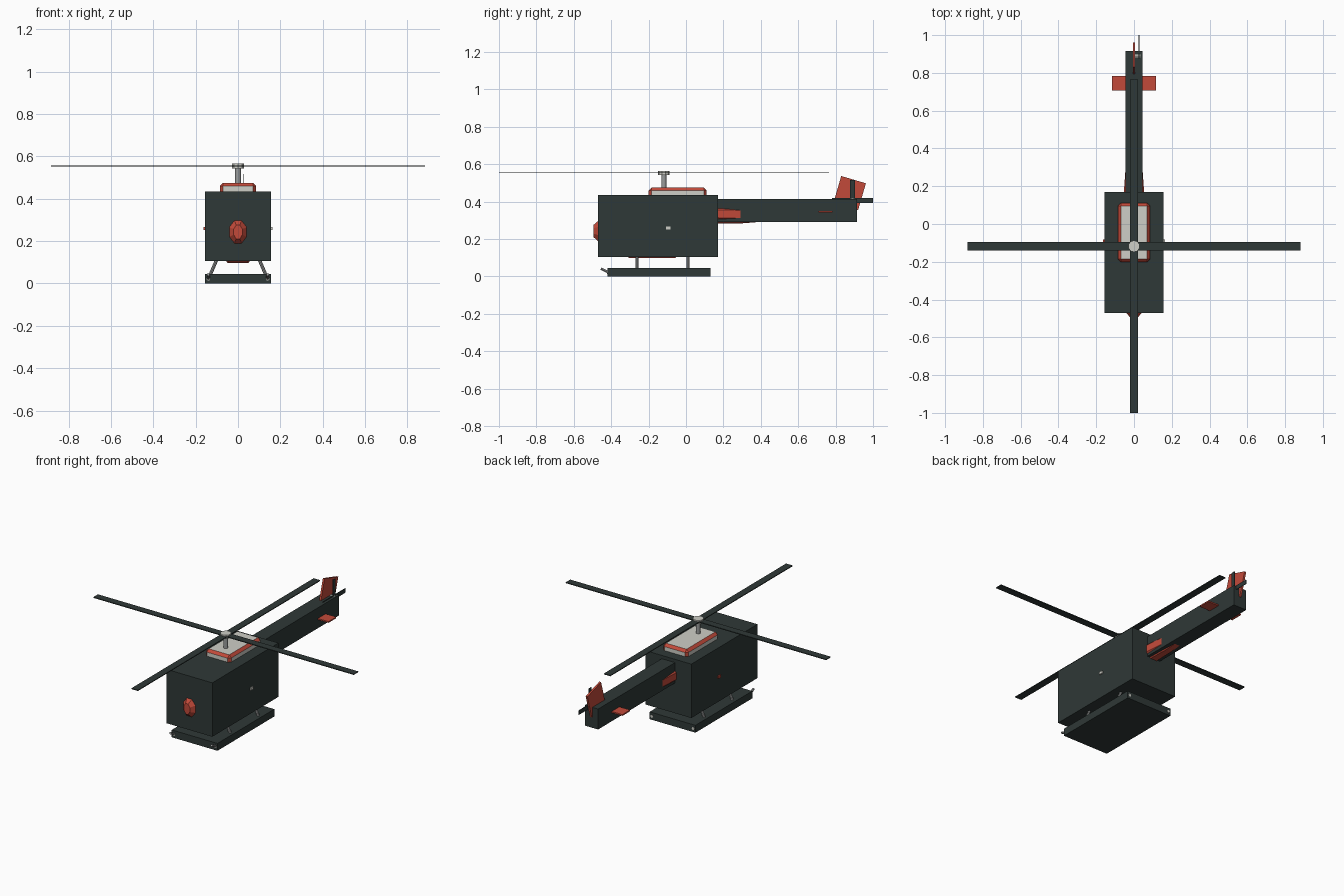
import bpy, bmesh, math
from mathutils import Vector

cube = bpy.data.objects.get("Cube")
if cube:
    bpy.data.objects.remove(cube)


def material(name, rgb):
    m = bpy.data.materials.new(name)
    m.use_nodes = True
    m.diffuse_color = (*rgb, 1)
    m.node_tree.nodes["Principled BSDF"].inputs["Base Color"].default_value = (*rgb, 1)
    return m


DARK = material("dark slate", (0.028, 0.040, 0.038))
RED = material("brick red", (0.54, 0.068, 0.042))
PALE = material("pale grey", (0.62, 0.62, 0.57))
STEEL = material("steel grey", (0.32, 0.33, 0.33))


def finish(name, bm, *mats):
    bmesh.ops.recalc_face_normals(bm, faces=bm.faces)
    mesh = bpy.data.meshes.new(name)
    bm.to_mesh(mesh)
    bm.free()
    for m in mats:
        mesh.materials.append(m)
    ob = bpy.data.objects.new(name, mesh)
    bpy.context.collection.objects.link(ob)
    return ob


def box_mesh(x, y, z):
    """Box from (low, high) pairs along each axis."""
    bm = bmesh.new()
    bmesh.ops.create_cube(bm, size=1)
    for v in bm.verts:
        v.co = [(a + b) / 2 + c * (b - a) for c, (a, b) in zip(v.co, (x, y, z))]
    return bm


def box(name, x, y, z, mat):
    return finish(name, box_mesh(x, y, z), mat)


def rod(name, start, end, radius, mat, sides=8):
    a, b = Vector(start), Vector(end)
    bm = bmesh.new()
    bmesh.ops.create_cone(bm, cap_ends=True, segments=sides, radius1=radius,
                          radius2=radius, depth=(b - a).length)
    turn = (b - a).to_track_quat('Z', 'Y')
    for v in bm.verts:
        v.co = turn @ v.co + (a + b) / 2
    return finish(name, bm, mat)


def loft(name, rings, mat, sides=8):
    """Skin over elliptical rings (y, x radius, z radius, z centre)."""
    bm = bmesh.new()
    loops = []
    for y, rx, rz, zc in rings:
        angles = [(i + 0.5) * math.tau / sides for i in range(sides)]
        loops.append([bm.verts.new((rx * math.cos(t), y, zc + rz * math.sin(t)))
                      for t in angles])
    for p, q in zip(loops, loops[1:]):
        for i in range(sides):
            j = (i + 1) % sides
            bm.faces.new((p[i], p[j], q[j], q[i]))
    bm.faces.new(loops[0])
    bm.faces.new(loops[-1])
    return finish(name, bm, mat)


# Dark body, tail boom and landing platform
box("cabin", (-0.155, 0.155), (-0.47, 0.17), (0.105, 0.435), DARK)
box("tail_boom", (-0.045, 0.045), (0.17, 0.915), (0.29, 0.415), DARK)
box("skid_platform", (-0.155, 0.155), (-0.42, 0.13), (0, 0.045), DARK)

# Red inner hull, showing at nose, belly and tail root
loft("inner_hull", [(-0.495, 0.022, 0.035, 0.243), (-0.468, 0.046, 0.06, 0.243),
                    (-0.3, 0.13, 0.176, 0.26), (-0.06, 0.13, 0.176, 0.26),
                    (0.17, 0.058, 0.055, 0.335), (0.30, 0.048, 0.053, 0.333),
                    (0.88, 0.02, 0.02, 0.35)], RED)

# Engine cowling: pale panels with red bevelled edges
bm = box_mesh((-0.085, 0.085), (-0.2, 0.11), (0.40, 0.475))
bmesh.ops.bevel(bm, geom=bm.edges[:], offset=0.015, segments=1, affect='EDGES')
bm.normal_update()
for f in bm.faces:
    f.material_index = 0 if max(abs(c) for c in f.normal) > 0.99 else 1
finish("engine_cowling", bm, PALE, RED)

# Main rotor
HUB_Y = -0.118
rod("rotor_mast", (0, HUB_Y, 0.46), (0, HUB_Y, 0.55), 0.013, STEEL, 12)
rod("rotor_hub", (0, HUB_Y, 0.543), (0, HUB_Y, 0.565), 0.031, PALE, 10)
box("rotor_blades_across", (-0.882, 0.882), (HUB_Y - 0.022, HUB_Y + 0.022),
    (0.552, 0.557), DARK)
box("rotor_blades_along", (-0.022, 0.022), (-1, 0.764), (0.552, 0.557), DARK)

# Tail fin, a slanted plate
bm = bmesh.new()
outline = [(0.79, 0.40), (0.83, 0.537), (0.962, 0.498), (0.92, 0.355)]
face = bm.faces.new([bm.verts.new((-0.006, y, z)) for y, z in outline])
side = bmesh.ops.extrude_face_region(bm, geom=[face])["geom"]
bmesh.ops.translate(bm, vec=(0.012, 0, 0),
                    verts=[v for v in side if isinstance(v, bmesh.types.BMVert)])
finish("tail_fin", bm, RED)

# Stabiliser and tail rotor
box("stabiliser", (-0.117, 0.117), (0.708, 0.783), (0.342, 0.350), RED)
box("tail_rotor_level", (0.025, 0.029), (0.78, 1.0), (0.393, 0.419), DARK)
box("tail_rotor_upright", (0.025, 0.029), (0.877, 0.903), (0.296, 0.516), DARK)
rod("tail_rotor_hub", (0, 0.89, 0.406), (0.034, 0.89, 0.406), 0.012, PALE)

# Skid legs, runners and upturned tips, with a lamp on each flank
for sx, label, lamp in ((1, "left", PALE), (-1, "right", RED)):
    for y, end in ((-0.262, "front"), (0.01, "rear")):
        rod(f"{label}_{end}_leg", (sx * 0.095, y, 0.125), (sx * 0.14, y, 0.02),
            0.008, STEEL)
    rod(f"{label}_runner", (sx * 0.14, -0.422, 0.022), (sx * 0.14, 0.132, 0.022),
        0.009, PALE)
    rod(f"{label}_runner_tip", (sx * 0.14, -0.415, 0.022), (sx * 0.14, -0.455, 0.042),
        0.007, STEEL)
    box(f"{label}_lamp", sorted((sx * 0.15, sx * 0.163)), (-0.107, -0.083),
        (0.251, 0.266), lamp)
